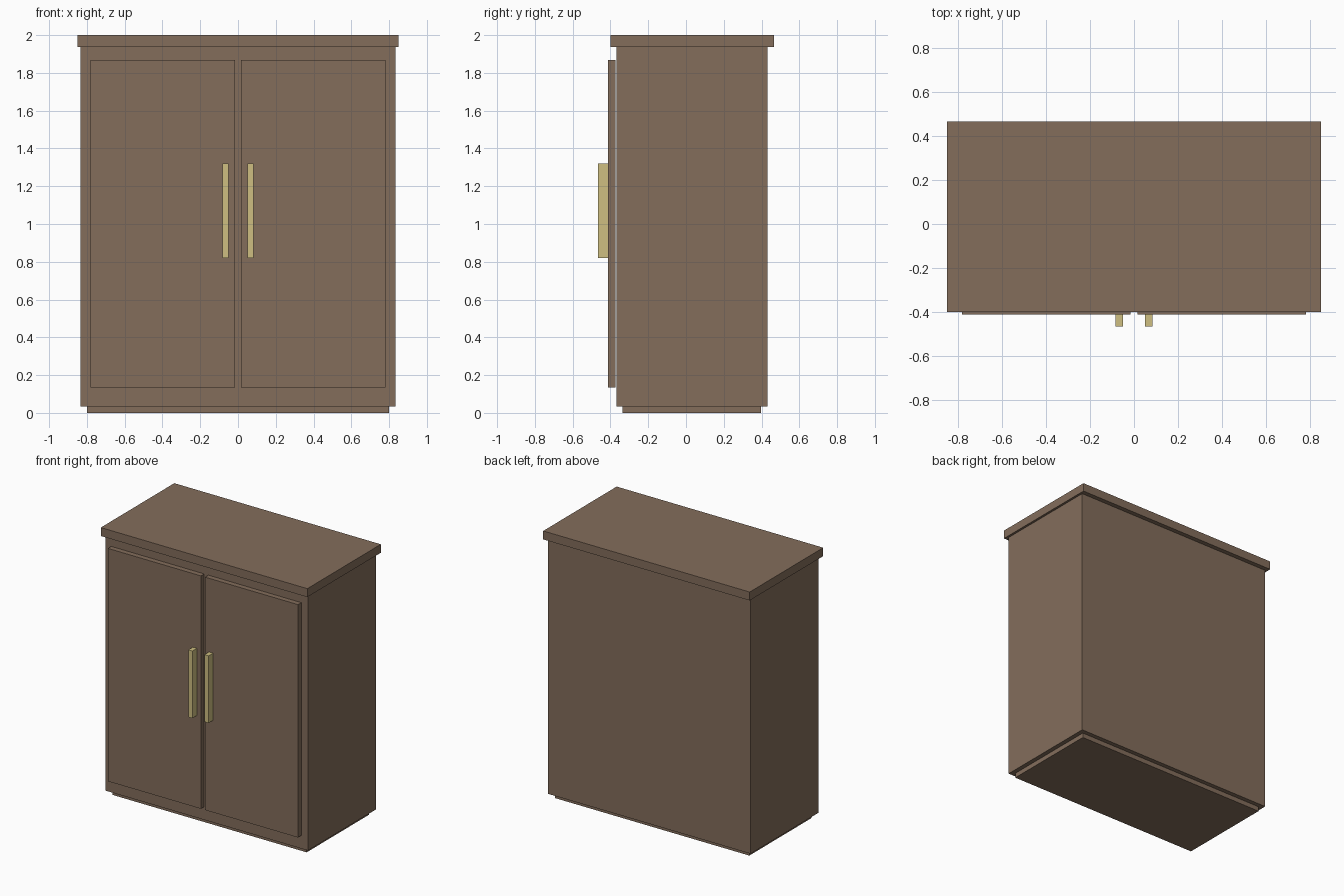
import bpy

if "Cube" in bpy.data.objects:
    bpy.data.objects.remove(bpy.data.objects["Cube"])


def material(name, color):
    m = bpy.data.materials.new(name)
    m.diffuse_color = (*color, 1.0)
    m.use_nodes = True
    m.node_tree.nodes["Principled BSDF"].inputs["Base Color"].default_value = m.diffuse_color
    return m


wood = material("brown_wood", (0.227, 0.153, 0.105))
brass = material("pale_brass", (0.62, 0.52, 0.22))


def box(name, x, y, z, mat):
    """Box spanning the given (min, max) ranges."""
    center = [(a + b) / 2 for a, b in (x, y, z)]
    bpy.ops.mesh.primitive_cube_add(size=1, location=center)
    ob = bpy.context.object
    ob.name = name
    ob.scale = [b - a for a, b in (x, y, z)]
    bpy.ops.object.transform_apply(location=False, rotation=False, scale=True)
    ob.data.materials.append(mat)
    return ob


# Carcass: recessed plinth, main body and overhanging top
box("plinth", (-0.8, 0.8), (-0.335, 0.398), (0, 0.035), wood)
box("cabinet_body", (-0.833, 0.833), (-0.368, 0.431), (0.035, 1.937), wood)
box("top_board", (-0.85, 0.85), (-0.399, 0.465), (1.937, 2.0), wood)

# Two doors, held just off the body, each with a bar handle
for side, s in (("left", -1), ("right", 1)):
    box(f"{side}_door", sorted((s * 0.017, s * 0.782)),
        (-0.412, -0.373), (0.135, 1.868), wood)
    box(f"{side}_handle", sorted((s * 0.05, s * 0.083)),
        (-0.465, -0.412), (0.82, 1.32), brass)
